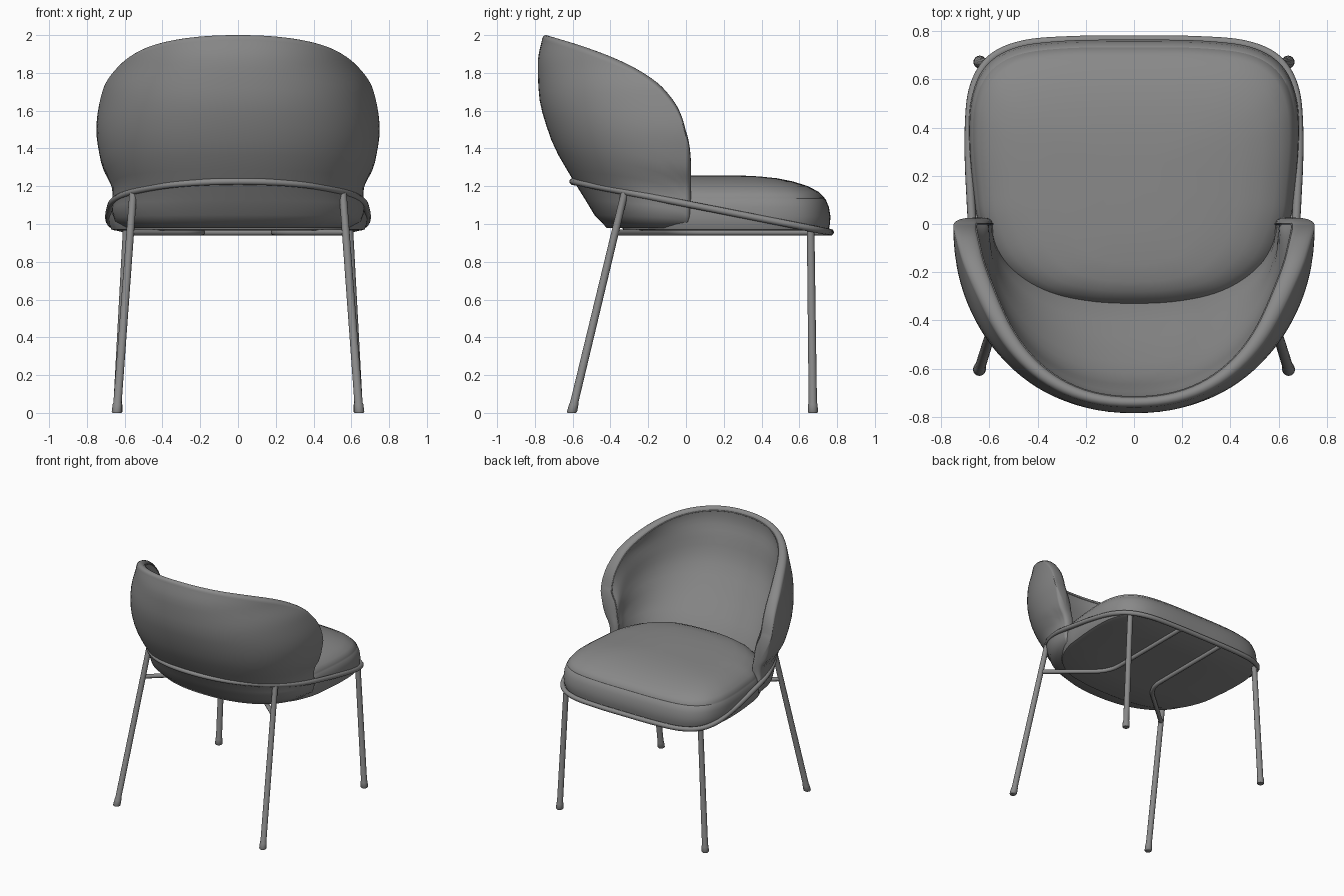
import bpy, bmesh, math
from mathutils import Vector

if "Cube" in bpy.data.objects:
    bpy.data.objects.remove(bpy.data.objects["Cube"])

grey = bpy.data.materials.new("dark_grey")
grey.diffuse_color = (.25, .25, .25, 1)
grey.use_nodes = True
grey.node_tree.nodes["Principled BSDF"].inputs["Base Color"].default_value = grey.diffuse_color


def finish(ob, angle=50):
    bpy.ops.object.select_all(action='DESELECT')
    ob.select_set(True)
    bpy.context.view_layer.objects.active = ob
    bpy.ops.object.shade_smooth_by_angle(angle=math.radians(angle))
    return ob


def loft(name, rings):
    """Skin closed rings of equal length and cap both ends."""
    bm = bmesh.new()
    vs = [[bm.verts.new(p) for p in r] for r in rings]
    n = len(rings[0])
    for a, b in zip(vs, vs[1:]):
        for i in range(n):
            j = (i + 1) % n
            bm.faces.new((a[i], a[j], b[j], b[i]))
    bm.faces.new(vs[0][::-1])
    bm.faces.new(vs[-1])
    bmesh.ops.recalc_face_normals(bm, faces=bm.faces)
    me = bpy.data.meshes.new(name)
    bm.to_mesh(me)
    bm.free()
    me.materials.append(grey)
    ob = bpy.data.objects.new(name, me)
    bpy.context.collection.objects.link(ob)
    return finish(ob)


def tube(name, pts, r, cyclic=False):
    cu = bpy.data.curves.new(name, 'CURVE')
    cu.dimensions = '3D'
    cu.bevel_depth = r
    cu.bevel_resolution = 3
    cu.use_fill_caps = True
    sp = cu.splines.new('POLY')
    sp.points.add(len(pts) - 1)
    for q, p in zip(sp.points, pts):
        q.co = (*p, 1)
    sp.use_cyclic_u = cyclic
    sp.use_smooth = True
    cu.materials.append(grey)
    ob = bpy.data.objects.new(name, cu)
    bpy.context.collection.objects.link(ob)
    return ob


def hermite(p0, p1, m0, m1, t):
    return (p0 * (2*t**3 - 3*t*t + 1) + m0 * (t**3 - 2*t*t + t)
            + p1 * (3*t*t - 2*t**3) + m1 * (t**3 - t*t))


def table(pts):
    """Smooth function through (x, value) pairs."""
    xs, ys = zip(*pts)
    d = [(ys[i+1] - ys[i]) / (xs[i+1] - xs[i]) for i in range(len(xs) - 1)]
    m = [d[0]] + [0 if a * b <= 0 else 2*a*b / (a + b) for a, b in zip(d, d[1:])] + [d[-1]]

    def f(x):
        x = min(max(x, xs[0]), xs[-1])
        i = max(k for k in range(len(d)) if xs[k] <= x)
        h = xs[i+1] - xs[i]
        return hermite(ys[i], ys[i+1], m[i]*h, m[i+1]*h, (x - xs[i]) / h)
    return f


def outline(half, steps=6):
    """Mirror a half outline across x = 0 and smooth it into a closed loop."""
    p = [Vector(q) for q in half] + [Vector((-x, y)) for x, y in half[-2:0:-1]]
    n = len(p)
    return [hermite(p[i], p[(i+1) % n], (p[(i+1) % n] - p[i-1]) / 2,
                    (p[(i+2) % n] - p[i]) / 2, k / steps)
            for i in range(n) for k in range(steps)]


# Backrest shell: half width, depth and padding by height, rim height by depth
width = table([(.98, .60), (1.0, .64), (1.05, .664), (1.1, .668), (1.16, .662), (1.22, .675),
               (1.27, .705), (1.35, .73), (1.5, .75), (1.7, .725), (1.85, .675), (2.0, .64)])
depth = table([(.98, .42), (1.0, .45), (1.1, .515), (1.22, .59), (1.45, .715),
               (1.7, .78), (1.85, .785), (2.0, .757)])
pad_side = table([(.98, .09), (1.15, .075), (1.2, .08), (1.3, .115), (1.4, .135), (1.6, .12), (2.0, .06)])
pad_back = table([(.98, .20), (1.2, .23), (1.4, .20), (1.6, .14), (1.8, .10), (2.0, .07)])
rim = table([(0, 1.49), (.03, 1.565), (.08, 1.64), (.21, 1.75), (.455, 1.86), (.71, 1.935), (1, 2.0)])
K, R = 18, 7


def section(th, pinch=0.0, push=0.0, drop=0.0):
    s, c = math.sin(th), max(0, math.cos(th))
    s, c = math.copysign(abs(s) ** .89, s), c ** .9
    top = rim(c) - .028 - drop
    edge = .045 + .05 * (1 - c)

    def pair(z):
        grow = math.sin(min(1, (top - z) / .22) * math.pi / 2)
        ps, pb = (edge + (f(z) - edge) * grow for f in (pad_side, pad_back))
        o = Vector((width(z) * s, -depth(z) * c + push, z))
        i = Vector(((width(z) - ps) * s, -(depth(z) - pb) * c + push, z))
        mid = (o + i) / 2
        return o.lerp(mid, pinch), i.lerp(mid, pinch)
    zs = [.98 + (top - .98) * math.sin(math.pi/2 * k / K) ** 1.1 for k in range(K + 1)]
    side = [pair(z) for z in zs]
    o, i = side[-1]
    arc = []
    for k in range(1, R + 1):
        f = math.pi * k / (R + 1)
        p = o.lerp(i, (1 - math.cos(f)) / 2)
        p.z += .028 * math.sin(f)
        arc.append(p)
    return [a for a, _ in side] + arc + [b for _, b in side[::-1]]


N = 80
main = [section(math.pi/2 * math.sin(math.pi/2 * (2*k/N - 1))) for k in range(N + 1)]
caps = [(.9 * (1 - math.cos(f)), .026 * math.sin(f), .06 * math.sin(f) + .11 * (1 - math.cos(f)))
        for f in (math.pi/2 * k / 8 for k in range(1, 9))]
left = [section(-math.pi/2, *c) for c in caps[::-1]]
right = [section(math.pi/2, *c) for c in caps]
loft("backrest", left + main + right)

# Piping along the inner edge of the backrest and down the arm fronts
j = K + R + 1
tube("backrest_piping", main[0][:j:-1] + [s[j] for s in main] + main[-1][j+1:], .004)

# Seat cushion: stacked outlines (height, side scale, front scale) with a faint seam
plan = outline([(0, .765), (.3, .76), (.5, .73), (.62, .65), (.675, .52), (.685, .35), (.67, .15),
                (.645, 0), (.56, -.17), (.4, -.29), (.2, -.335), (0, -.345)])
layers = [(.965, .5, .5), (.965, .95, .96), (.972, .98, .985), (1.0, .995, .995), (1.04, 1, 1),
          (1.09, .995, .985), (1.13, .98, .955), (1.135, .973, .944), (1.14, .973, .944),
          (1.17, .94, .89), (1.2, .875, .79), (1.225, .78, .65), (1.242, .65, .5),
          (1.252, .45, .33), (1.257, .2, .15)]
cy = .2


def seat_point(p, z, sx, sy):
    back = sx if z < 1.1 else sx ** .5
    return (p.x * sx, cy + (p.y - cy) * (sy if p.y > cy else back), z)


loft("seat", [[seat_point(p, *l) for p in plan] for l in layers])

# Tilted frame ring around the seat and shell
ring = outline([(0, -.6), (.2, -.575), (.39, -.49), (.56, -.32), (.655, -.1), (.68, .15), (.685, .4),
                (.665, .57), (.595, .685), (.46, .745), (.25, .763), (0, .765)])
tube("frame_ring", [(p.x, p.y, 1.225 - (p.y + .6) * .197) for p in ring], .018, True)


def leg(name, foot, top):
    foot, top = Vector(foot), Vector(top)
    rings = []
    for z, r in ((0, .023), (.006, .027), (.045, .025), (.055, .022), (top.z, .020)):
        c = foot.lerp(top, z / top.z)
        rings.append([(c.x + r * math.cos(a), c.y + r * math.sin(a), z)
                      for a in (math.tau * k / 16 for k in range(16))])
    loft(name, rings)


# Legs and the bent rods under the seat
for sx, side in ((-1, "left"), (1, "right")):
    leg("back_leg_" + side, (.642 * sx, -.605, 0), (.555 * sx, -.325, 1.165))
    leg("front_leg_" + side, (.64 * sx, .672, 0), (.59 * sx, .66, .965))
    a, b, c = Vector((.29, -.13, .955)), Vector((.19, -.05, .955)), Vector((.19, .07, .955))
    bend = [a.lerp(b, t).lerp(b.lerp(c, t), t) for t in (k / 8 for k in range(9))]
    rod = [Vector((.572, -.375, .955))] + bend + [Vector((.19, .76, .955))]
    tube("under_rod_" + side, [(p.x * sx, p.y, p.z) for p in rod], .016)
